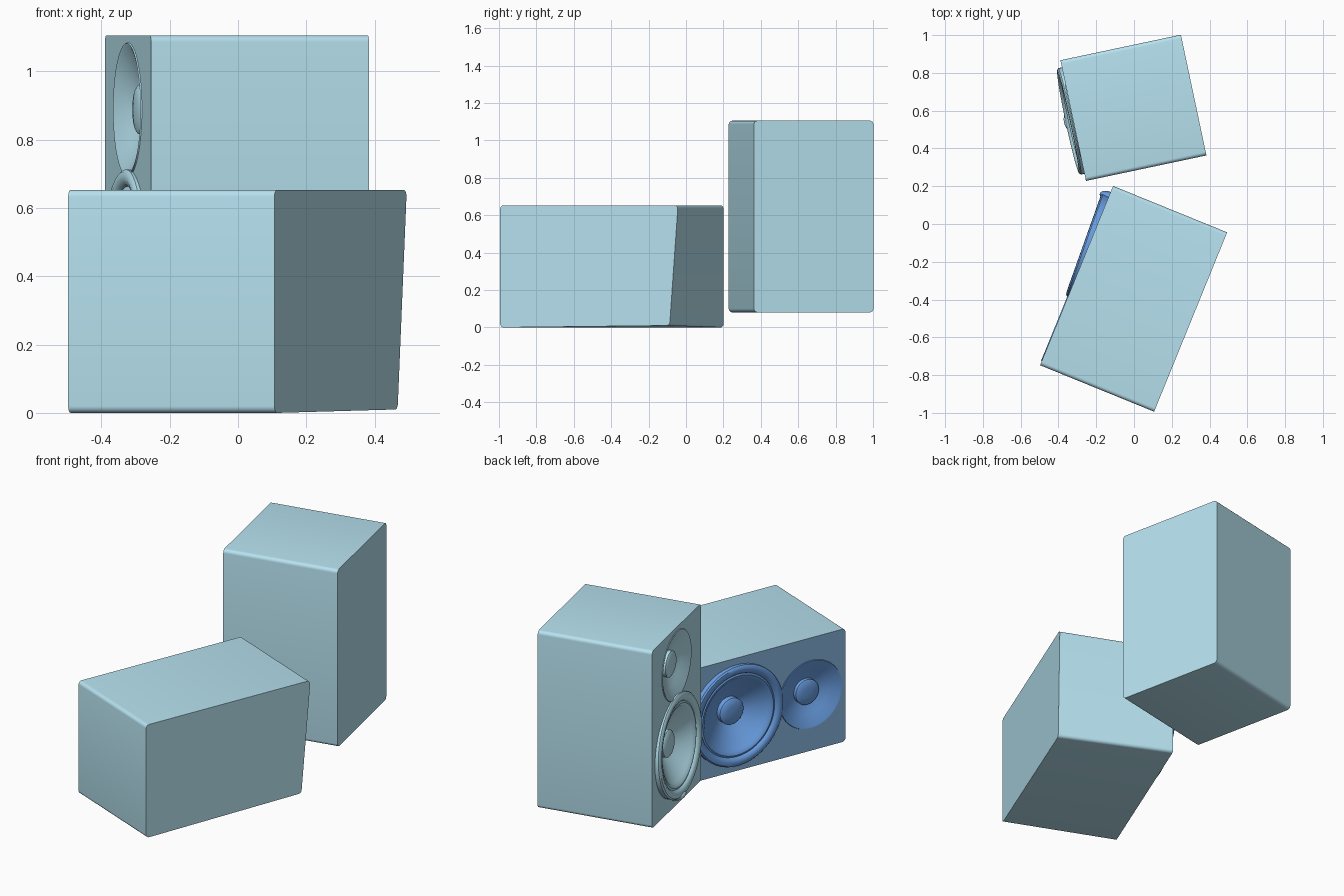
import bpy, bmesh, math
from mathutils import Matrix, Vector

if "Cube" in bpy.data.objects:
    bpy.data.objects.remove(bpy.data.objects["Cube"])

W, D, H, R = 0.653, 0.652, 1.025, 0.02      # cabinet width, depth, height, corner radius
WOOFER_Z, TWEETER_Z = -0.168, 0.295         # driver heights from cabinet centre
HOLES = ((WOOFER_Z, 0.25), (TWEETER_Z, 0.192))


def material(name, rgb):
    m = bpy.data.materials.new(name)
    m.diffuse_color = (*rgb, 1)
    m.use_nodes = True
    m.node_tree.nodes["Principled BSDF"].inputs["Base Color"].default_value = m.diffuse_color
    return m


def finish(bm, name, mat, matrix):
    me = bpy.data.meshes.new(name)
    bm.to_mesh(me)
    bm.free()
    ob = bpy.data.objects.new(name, me)
    bpy.context.collection.objects.link(ob)
    me.materials.append(mat)
    ob.matrix_world = matrix
    bpy.ops.object.select_all(action='DESELECT')
    ob.select_set(True)
    bpy.context.view_layer.objects.active = ob
    bpy.ops.object.shade_smooth_by_angle(angle=math.radians(35))
    return ob


def outline():
    pts = []
    for i, (sx, sz) in enumerate(((1, 1), (-1, 1), (-1, -1), (1, -1))):
        for k in range(6):
            a = math.pi / 2 * (i + k / 5)
            pts.append((sx * (W / 2 - R) + R * math.cos(a), sz * (H / 2 - R) + R * math.sin(a)))
    return pts


def edge_loop(bm, pts, y):
    vs = [bm.verts.new((x, y, z)) for x, z in pts]
    return vs, [bm.edges.new((vs[i - 1], vs[i])) for i in range(len(vs))]


# cabinet shell: rounded-corner box open at the front
def cabinet(name, mat, matrix, shift=None):
    bm = bmesh.new()
    front, _ = edge_loop(bm, outline(), -D / 2)
    back, _ = edge_loop(bm, outline(), D / 2)
    for i in range(len(front)):
        bm.faces.new((front[i - 1], front[i], back[i], back[i - 1]))
    bm.faces.new(back)
    if shift:                                # pulled-in rear corner
        local = matrix.to_3x3().inverted() @ Vector(shift)
        for v in back:
            if v.co.x > 0 and v.co.z < 0:
                v.co += local
    bmesh.ops.recalc_face_normals(bm, faces=bm.faces)
    finish(bm, name, mat, matrix)


# front panel with round driver openings
def baffle(name, mat, matrix):
    bm = bmesh.new()
    _, edges = edge_loop(bm, outline(), -D / 2)
    for cz, r in HOLES:
        ring = [(r * math.cos(a), cz + r * math.sin(a)) for a in (math.tau * k / 48 for k in range(48))]
        edges += edge_loop(bm, ring, -D / 2)[1]
    bmesh.ops.triangle_fill(bm, edges=edges, use_beauty=True)
    for f in bm.faces:
        f.normal_update()
        if f.normal.y > 0:
            f.normal_flip()
    finish(bm, name, mat, matrix)


# lathed speaker driver, profile is (radius, height out of the baffle)
def driver(name, profile, cz, tilt, mat, matrix, n=48):
    bm = bmesh.new()
    rings = []
    for r, h in profile:
        count = n if r > 0 else 1
        ring = []
        for k in range(count):
            a = math.tau * k / n
            z = r * math.sin(a)
            ring.append(bm.verts.new((r * math.cos(a), -D / 2 - h + tilt * z, cz + z)))
        rings.append(ring)
    for a, b in zip(rings, rings[1:]):
        for k in range(n):
            if len(b) == 1:
                bm.faces.new((a[k - 1], a[k], b[0]))
            else:
                bm.faces.new((a[k - 1], a[k], b[k], b[k - 1]))
    finish(bm, name, mat, matrix)


# small rounded port lip under the woofer
def port(name, mat, matrix):
    bm = bmesh.new()
    bmesh.ops.create_uvsphere(bm, u_segments=24, v_segments=12, radius=1,
                              matrix=Matrix.Translation((0, -D / 2, -0.45))
                              @ Matrix.Diagonal((0.065, 0.05, 0.028, 1)))
    bmesh.ops.bisect_plane(bm, geom=bm.verts[:] + bm.edges[:] + bm.faces[:],
                           plane_co=(0, -D / 2, 0), plane_no=(0, 1, 0), clear_outer=True)
    finish(bm, name, mat, matrix)


WOOFER = [(0.288, -0.02), (0.288, 0.02), (0.28, 0.027), (0.262, 0.029), (0.245, 0.022),
          (0.238, 0.012), (0.228, 0.016), (0.215, 0.012), (0.205, 0.0),
          (0.075, -0.075), (0.075, -0.045), (0.066, -0.038), (0.035, -0.033), (0, -0.031)]
TWEETER = [(0.196, 0), (0.194, 0.004), (0.186, 0.002), (0.13, -0.03),
           (0.072, -0.052), (0.072, -0.032), (0.062, -0.026), (0.03, -0.022), (0, -0.021)]


def frame(normal, up, centre):
    y, z = -Vector(normal).normalized(), Vector(up).normalized()
    x = y.cross(z)
    m = Matrix((x, y, z)).transposed().to_4x4()
    m.translation = centre
    return m


def speaker(prefix, matrix, body_mat, driver_mat, panel_mat, shift=None):
    cabinet(prefix + "_cabinet", body_mat, matrix, shift)
    baffle(prefix + "_baffle", panel_mat, matrix)
    driver(prefix + "_woofer", WOOFER, WOOFER_Z, 0.045, driver_mat, matrix)
    driver(prefix + "_tweeter", TWEETER, TWEETER_Z, 0, driver_mat, matrix)
    port(prefix + "_port", driver_mat, matrix)


light = material("light_blue", (0.47, 0.76, 0.87))
blue = material("deep_blue", (0.15, 0.36, 0.80))
panel = material("panel_blue", (0.25, 0.48, 0.75))

# upright speaker, and the same speaker lying on its side
speaker("upright", frame((-0.978, -0.207, 0), (0, 0, 1), (-0.003, 0.615, 0.593)), light, light, light)
speaker("lying", frame((-0.926, 0.377, 0), (-0.377, -0.926, 0), (-0.002, -0.396, 0.3265)),
        light, blue, panel, (-0.025, -0.042, 0.01))
